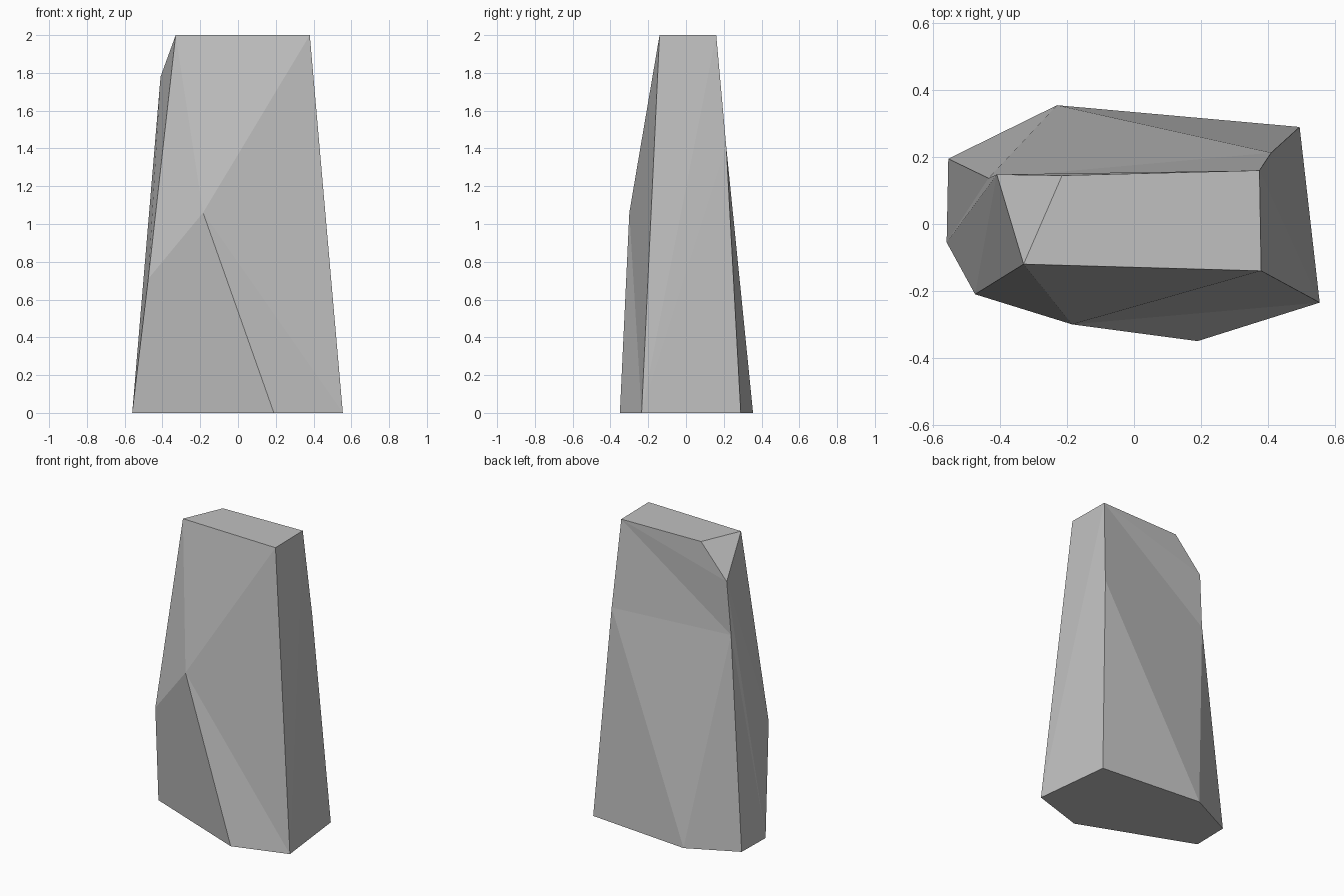
import bpy
import bmesh

cube = bpy.data.objects.get("Cube")
if cube:
    bpy.data.objects.remove(cube, do_unlink=True)

# Stone colour
stone = bpy.data.materials.new("stone grey")
stone.use_nodes = True
grey = (0.53, 0.53, 0.53, 1)
stone.diffuse_color = grey
stone.node_tree.nodes["Principled BSDF"].inputs["Base Color"].default_value = grey

# Corners of the cut stone: six at the foot, five on the flanks, four on top
corners = {
    "foot_front_left": (0.555, -0.235, 0),
    "foot_front": (0.19, -0.35, 0),
    "foot_right": (-0.56, -0.055, 0),
    "foot_back_right": (-0.555, 0.195, 0),
    "foot_back": (-0.23, 0.355, 0),
    "foot_back_left": (0.495, 0.29, 0),
    "chip_peak": (-0.185, -0.30, 1.06),
    "chip_side": (-0.475, -0.21, 0.71),
    "back_low": (-0.435, 0.137, 1.42),
    "back_high": (-0.41, 0.148, 1.78),
    "back_left": (0.41, 0.213, 1.41),
    "top_front_right": (-0.33, -0.12, 2),
    "top_front_left": (0.38, -0.14, 2),
    "top_back_left": (0.375, 0.16, 2),
    "top_back_right": (-0.215, 0.145, 2),
}

# Flat facets, side by side around the stone
facets = [
    # foot and top
    "foot_front_left foot_front foot_right foot_back_right foot_back foot_back_left",
    "top_front_right top_front_left top_back_left top_back_right",
    # front
    "foot_front_left foot_front chip_peak",
    "foot_front foot_right chip_side chip_peak",
    "foot_front_left chip_peak top_front_left",
    "chip_peak top_front_right top_front_left",
    "chip_peak chip_side top_front_right",
    # right flank
    "foot_right chip_side back_high",
    "chip_side top_front_right back_high",
    "top_front_right top_back_right back_high",
    "foot_right back_high back_low",
    "foot_right back_low foot_back_right",
    # back
    "foot_back_right back_low foot_back",
    "foot_back back_low back_left",
    "foot_back back_left foot_back_left",
    "back_low back_high top_back_left",
    "back_low top_back_left back_left",
    "back_high top_back_right top_back_left",
    # left flank
    "foot_front_left foot_back_left back_left",
    "foot_front_left back_left top_back_left",
    "foot_front_left top_back_left top_front_left",
]

bm = bmesh.new()
verts = {name: bm.verts.new(co) for name, co in corners.items()}
for facet in facets:
    bm.faces.new([verts[name] for name in facet.split()])
bmesh.ops.recalc_face_normals(bm, faces=bm.faces[:])

mesh = bpy.data.meshes.new("standing_stone")
bm.to_mesh(mesh)
bm.free()
mesh.materials.append(stone)
bpy.context.collection.objects.link(bpy.data.objects.new("standing_stone", mesh))
